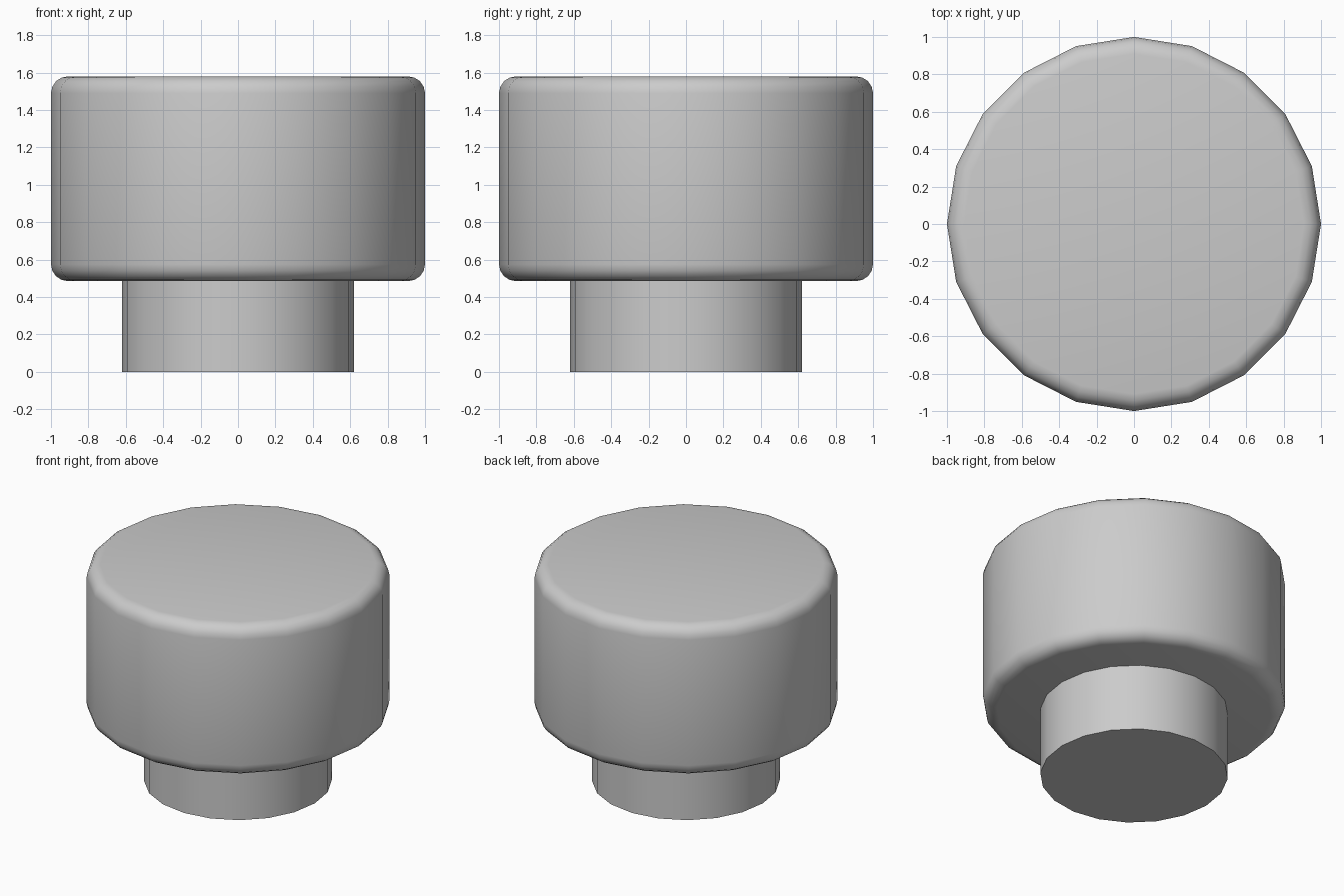
import bpy
from math import radians, sin, cos, pi

if "Cube" in bpy.data.objects:
    bpy.data.objects.remove(bpy.data.objects["Cube"])

SIDES = 20


def cylinder(name, radius, z0, z1, bevel=0.0):
    """Upright low-sided cylinder with a vertex on the x axis and optional rounded rims."""
    bpy.ops.mesh.primitive_cylinder_add(vertices=SIDES, radius=radius, depth=z1 - z0,
                                        location=(0, 0, (z0 + z1) / 2))
    obj = bpy.context.object
    obj.name = name
    if bevel:
        mod = obj.modifiers.new("rounded_rims", 'BEVEL')
        mod.width = bevel
        mod.segments = 4
        mod.limit_method = 'ANGLE'
        mod.angle_limit = radians(40)
        bpy.ops.object.modifier_apply(modifier=mod.name)
    bpy.ops.object.shade_smooth_by_angle(angle=radians(40))
    return obj


# Narrow stem standing on the ground
cylinder("stem", 0.62, 0.0, 0.485)

# Wide knob head with rounded top and bottom rims
cylinder("knob_head", 1.0, 0.485, 1.58, bevel=0.09)
